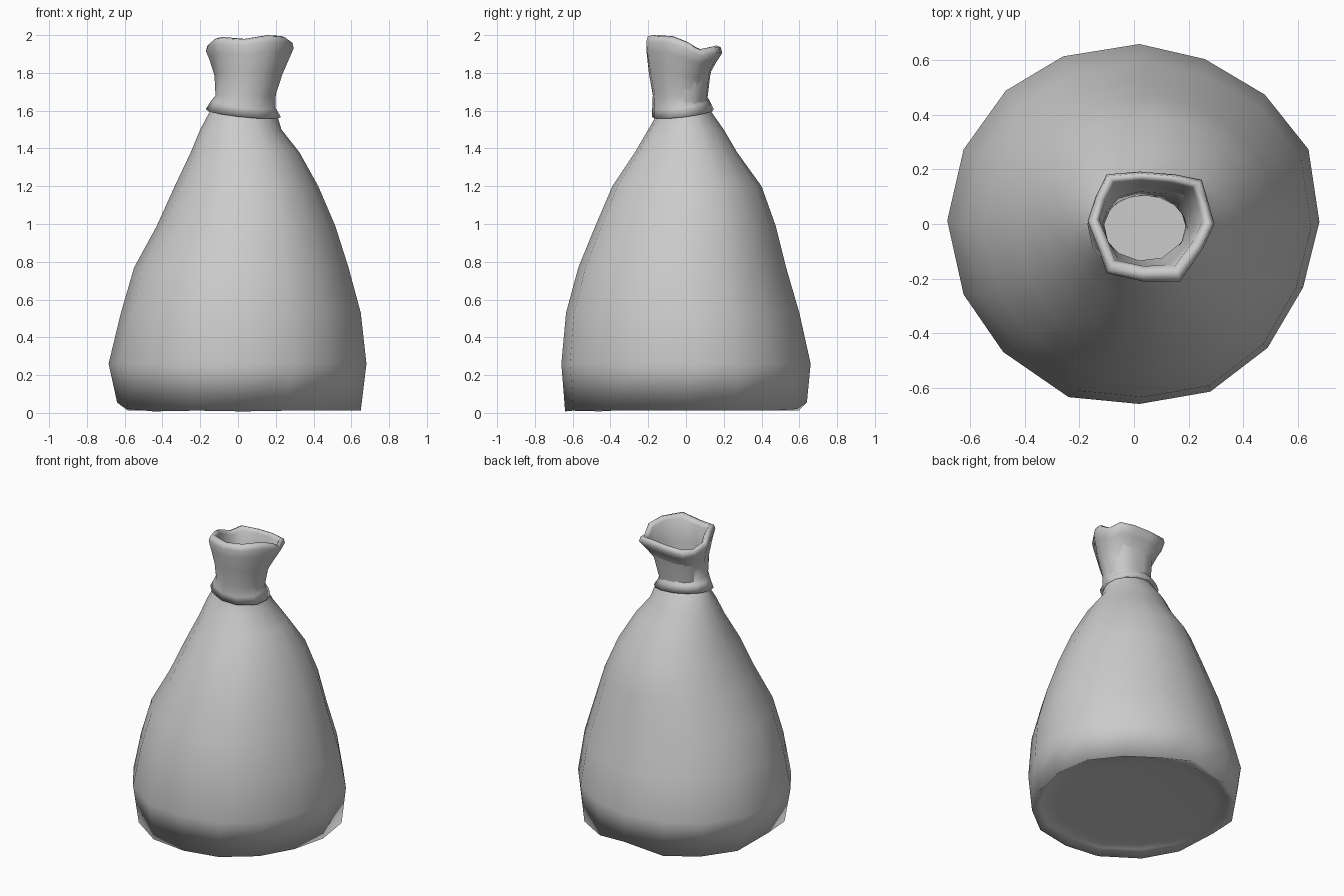
import bpy, bmesh
from math import atan2, cos, sin


def ring_points(bounds, shape, heights):
    """Stretch a unit outline to fit x/y limits."""
    x0, x1, y0, y1 = bounds
    cx, cy, rx, ry = (x0 + x1) / 2, (y0 + y1) / 2, (x1 - x0) / 2, (y1 - y0) / 2
    return [(cx + rx * u, cy + ry * v, h) for (u, v), h in zip(shape, heights)]


def loft(name, rings, cap=False):
    bm = bmesh.new()
    loops = [[bm.verts.new(p) for p in r] for r in rings]
    n = len(loops[0])
    for a, b in zip(loops, loops[1:]):
        for i in range(n):
            j = (i + 1) % n
            bm.faces.new((a[i], a[j], b[j], b[i]))
    if cap:
        bm.faces.new(loops[0][::-1])
    me = bpy.data.meshes.new(name)
    bm.to_mesh(me)
    bm.free()
    ob = bpy.data.objects.new(name, me)
    bpy.context.collection.objects.link(ob)
    me.shade_smooth()
    return ob


# Sack body: slightly uneven 16-sided outline, widest near the floor
outline = [(.68, .01), (.64, .275), (.48, .475), (.26, .605), (.02, .66), (-.26, .615),
           (-.47, .49), (-.625, .275), (-.685, .015), (-.625, -.255), (-.48, -.465),
           (-.24, -.63), (.02, -.655), (.28, -.61), (.49, -.45), (.62, -.23)]
unit = [((x + .0025) / .6825, (y - .0025) / .6575) for x, y in outline]
# z, x min, x max, y min, y max
profile = [(.05, -.50, .50, -.50, .50),
           (.045, -.59, .60, -.59, .59),
           (.012, -.64, .65, -.64, .64),
           (.26, -.685, .68, -.66, .66),
           (.53, -.62, .65, -.635, .60),
           (.77, -.55, .585, -.57, .53),
           (.99, -.43, .515, -.48, .475),
           (1.20, -.335, .425, -.39, .40),
           (1.38, -.25, .325, -.27, .27),
           (1.50, -.20, .23, -.20, .20),
           (1.585, -.155, .205, -.15, .14),
           (1.64, -.115, .19, -.14, .105)]
body = []
for k, (z, *b) in enumerate(profile):
    heights = [z] * 16
    if k == 2:  # hem lifts off the floor in places
        heights[8] = heights[4] = .055
        heights[9] = heights[3] = .02
        heights[10] = heights[12] = .008
    body.append(ring_points(b, unit, heights))
loft("sack_body", body, cap=True)

# Gathered neck: round at the tie, opening to a wavy mouth with a rolled rim
mouth = [(1, .05, 1.965), (.91, .42, 1.925), (.8, .85, 1.94), (.37, .95, 1.945),
         (-.18, 1, 1.94), (-.7, .95, 1.935), (-.87, .55, 1.92), (-1, .1, 1.95),
         (-.83, -.4, 1.985), (-.7, -.85, 1.99), (-.14, -1, 1.98), (.46, -1, 2.0),
         (.82, -.4, 1.995)]
# z, x min, x max, y min, y max, blend from circle to mouth shape, height mode
neck = [(1.595, -.135, .19, -.15, .115, 0, "flare"),
        (1.585, -.172, .228, -.182, .15, 0, "flare"),
        (1.635, -.14, .198, -.18, .125, 0, "flare"),
        (1.68, -.12, .198, -.177, .108, .1, ""),
        (1.79, -.125, .235, -.197, .12, .4, ""),
        (1.88, -.152, .275, -.208, .165, .8, ""),
        (-.035, -.17, .295, -.21, .192, 1, "rim"),
        (-.006, -.162, .288, -.202, .185, 1, "rim"),
        (0, -.142, .268, -.175, .17, 1, "rim"),
        (-.025, -.128, .252, -.155, .158, 1, "rim"),
        (1.80, -.115, .22, -.155, .13, .5, ""),
        (1.62, -.11, .19, -.135, .11, 0, "")]
rings = []
for z, x0, x1, y0, y1, t, mode in neck:
    shape, heights = [], []
    for u, v, top in mouth:
        a = atan2(v, u)
        shape.append((cos(a) * (1 - t) + u * t, sin(a) * (1 - t) + v * t))
        heights.append({"flare": z - .02 * cos(a) + .02 * sin(a), "rim": top + z,
                        "": z + (top - 1.96) * t}[mode])
    rings.append(ring_points((x0, x1, y0, y1), shape, heights))
loft("sack_neck", rings)
